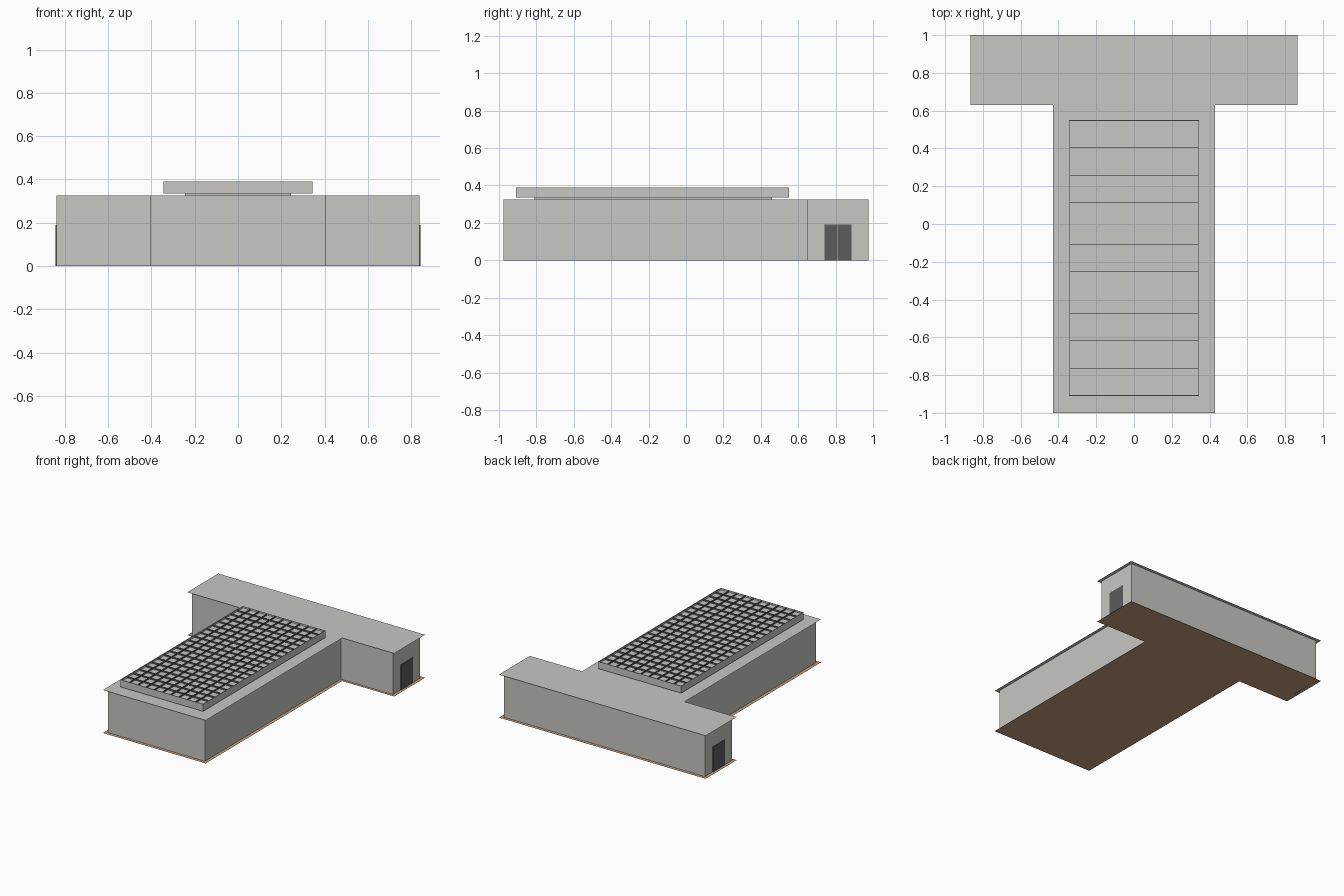
import bpy
import bmesh

cube = bpy.data.objects.get("Cube")
if cube:
    bpy.data.objects.remove(cube, do_unlink=True)


def material(name, r, g, b):
    m = bpy.data.materials.new(name)
    m.use_nodes = True
    m.diffuse_color = (r, g, b, 1)
    m.node_tree.nodes["Principled BSDF"].inputs["Base Color"].default_value = (r, g, b, 1)
    return m


CONCRETE = material("pale concrete", 0.58, 0.57, 0.54)
DARK = material("dark grey", 0.107, 0.107, 0.109)
EARTH = material("tan earth", 0.54, 0.34, 0.22)


def finish(name, bm, mat):
    mesh = bpy.data.meshes.new(name)
    bm.to_mesh(mesh)
    bm.free()
    mesh.materials.append(mat)
    obj = bpy.data.objects.new(name, mesh)
    bpy.context.collection.objects.link(obj)
    return obj


def add_box(bm, x0, x1, y0, y1, z0, z1):
    verts = bmesh.ops.create_cube(bm, size=1)["verts"]
    for v in verts:
        v.co.x = x1 if v.co.x > 0 else x0
        v.co.y = y1 if v.co.y > 0 else y0
        v.co.z = z1 if v.co.z > 0 else z0


def t_face(bm, stem, wing, end, joint, z):
    """T-shaped plan: narrow hall in front, wide cross wing behind."""
    half = [(stem, -end), (stem, joint), (wing, joint), (wing, end)]
    outline = half + [(-x, y) for x, y in reversed(half)]
    return bm.faces.new([bm.verts.new((x, y, z)) for x, y in outline])


ROOF = 0.325

# Floor and roof sheets, overhanging the walls a little
for name, z, mat in (("floor_sheet", 0, EARTH), ("roof_sheet", ROOF, CONCRETE)):
    bm = bmesh.new()
    t_face(bm, 0.43, 0.865, 1.0, 0.63, z)
    finish(name, bm, mat)

# Walls: the plan raised to the roof, without caps
bm = bmesh.new()
base = t_face(bm, 0.405, 0.84, 0.975, 0.65, 0)
ring = list(base.edges)
top = bmesh.ops.extrude_edge_only(bm, edges=ring)["geom"]
for v in top:
    if isinstance(v, bmesh.types.BMVert):
        v.co.z = ROOF
bmesh.ops.delete(bm, geom=[base], context="FACES_ONLY")
bmesh.ops.recalc_face_normals(bm, faces=bm.faces)
finish("walls", bm, CONCRETE)

# Double doors at both ends of the cross wing
for name, side in (("left_door", 1), ("right_door", -1)):
    bm = bmesh.new()
    xs = sorted((side * 0.838, side * 0.844))
    for y0, y1 in ((0.74, 0.811), (0.813, 0.884)):
        add_box(bm, *xs, y0, y1, 0, 0.19)
    finish(name, bm, DARK)

# Skylight plinth
bm = bmesh.new()
add_box(bm, -0.245, 0.245, -0.81, 0.46, ROOF, 0.336)
finish("skylight_plinth", bm, CONCRETE)

# Skylight tray with a thin raised rim
X, Y0, Y1, TOP, SUNK = 0.345, -0.91, 0.55, 0.39, 0.378
bm = bmesh.new()
add_box(bm, -X, X, Y0, Y1, 0.336, TOP)
bm.normal_update()
lid = max(bm.faces, key=lambda f: f.calc_center_median().z)
bmesh.ops.inset_region(bm, faces=[lid], thickness=0.005)
bottom = bmesh.ops.extrude_discrete_faces(bm, faces=[lid])["faces"][0]
for v in bottom.verts:
    v.co.z = SUNK
finish("skylight_tray", bm, CONCRETE)

# Lattice of thin fins over the tray
COLS, ROWS, THIN = 10, 20, 0.0006
bm = bmesh.new()
for i in range(1, COLS):
    x = -X + 2 * X * i / COLS
    add_box(bm, x - THIN, x + THIN, Y0 + 0.005, Y1 - 0.005, SUNK, TOP)
for j in range(1, ROWS):
    y = Y0 + (Y1 - Y0) * j / ROWS
    add_box(bm, -X + 0.005, X - 0.005, y - THIN, y + THIN, SUNK, TOP)
finish("skylight_lattice", bm, DARK)
